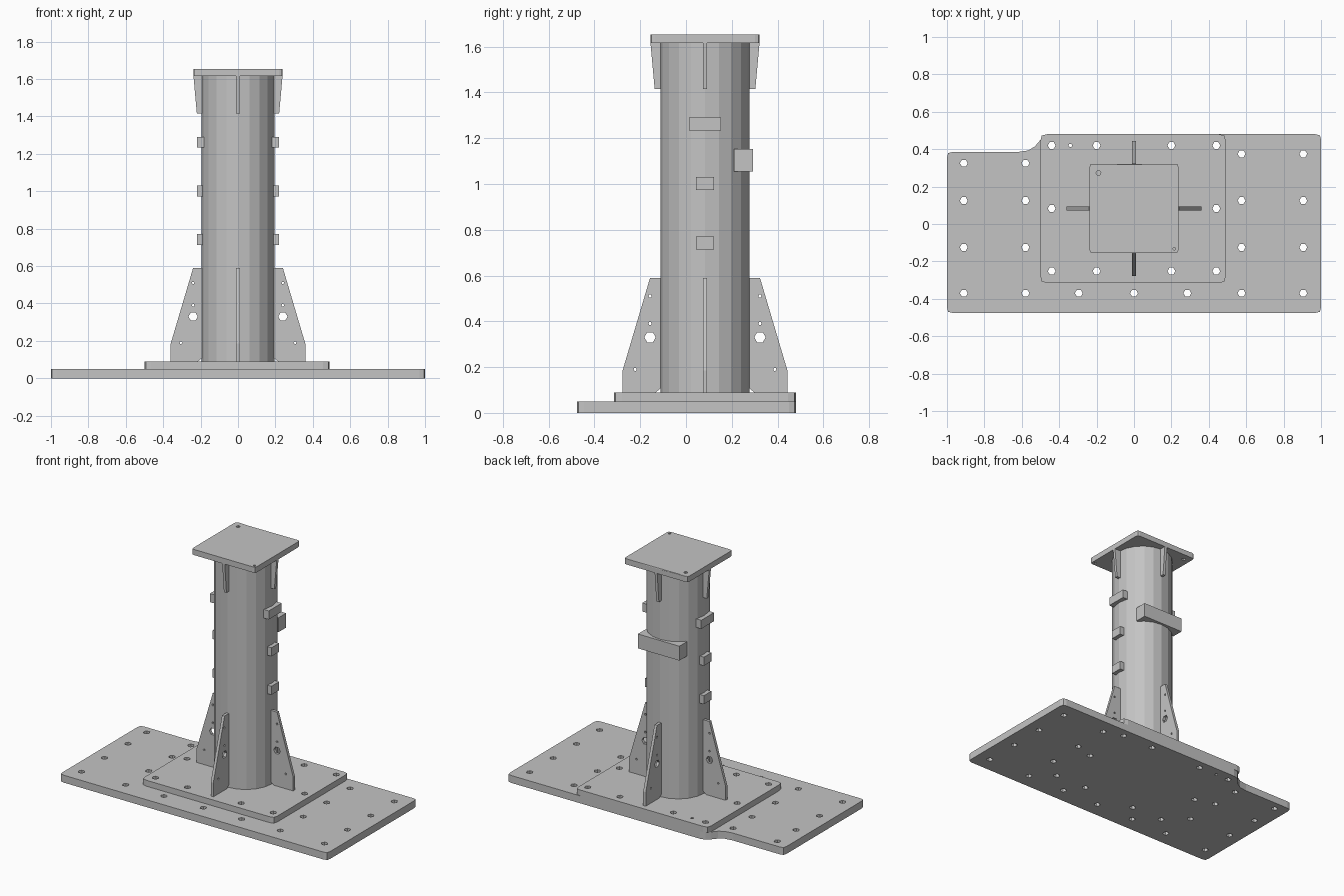
import bpy, bmesh, math
from mathutils import Matrix, Vector

cube = bpy.data.objects.get("Cube")
if cube:
    bpy.data.objects.remove(cube, do_unlink=True)

steel = bpy.data.materials.new("grey_steel")
steel.use_nodes = True
steel.diffuse_color = (0.55, 0.55, 0.55, 1)
steel.node_tree.nodes["Principled BSDF"].inputs["Base Color"].default_value = (0.55, 0.55, 0.55, 1)

CY = 0.083      # column centre in y
BASE, FOOT, TOP = 0.05, 0.09, 1.615


def finish(name, bm):
    mesh = bpy.data.meshes.new(name)
    bmesh.ops.remove_doubles(bm, verts=bm.verts, dist=1e-5)
    bmesh.ops.recalc_face_normals(bm, faces=bm.faces)
    for f in bm.faces:
        f.smooth = False
        f.material_index = 0
    bm.to_mesh(mesh)
    bm.free()
    mesh.materials.append(steel)
    ob = bpy.data.objects.new(name, mesh)
    bpy.context.collection.objects.link(ob)
    return ob


def ring(x, y, r, n=6):
    return [(x + r * math.cos(math.tau * i / n), y + r * math.sin(math.tau * i / n)) for i in range(n)]


def rounded(points, r):
    """Round every corner of a polygon with a three-point arc."""
    out = []
    for i, p in enumerate(points):
        p = Vector(p)
        a = p + (Vector(points[i - 1]) - p).normalized() * r
        b = p + (Vector(points[(i + 1) % len(points)]) - p).normalized() * r
        out += [a, (a + b) * 0.2 + p * 0.6, b]
    return out


def slab(name, loops, thickness, matrix, edit=None):
    """Flat plate: the first loop is the outline, the others are holes."""
    curve = bpy.data.curves.new(name, 'CURVE')
    curve.dimensions = '2D'
    curve.fill_mode = 'BOTH'
    curve.extrude = thickness / 2
    for loop in loops:
        s = curve.splines.new('POLY')
        s.points.add(len(loop) - 1)
        for point, p in zip(s.points, loop):
            point.co = (p[0], p[1], 0, 1)
        s.use_cyclic_u = True
    temp = bpy.data.objects.new(name + "_outline", curve)
    bpy.context.collection.objects.link(temp)
    bpy.context.view_layer.update()
    mesh = bpy.data.meshes.new_from_object(temp.evaluated_get(bpy.context.evaluated_depsgraph_get()))
    bm = bmesh.new()
    bm.from_mesh(mesh)
    bpy.data.objects.remove(temp, do_unlink=True)
    bpy.data.curves.remove(curve)
    bpy.data.meshes.remove(mesh)
    bm.transform(matrix)
    if edit:
        edit(bm)
    return finish(name, bm)


def box(name, lo, hi):
    bm = bmesh.new()
    bmesh.ops.create_cube(bm, size=1)
    lo, hi = Vector(lo), Vector(hi)
    for v in bm.verts:
        v.co = (lo + hi) / 2 + v.co * (hi - lo)
    return finish(name, bm)


# Bolt holes
foot_holes = [ring(x, y, 0.021) for y in (-0.252, 0.42) for x in (-0.44, -0.2, 0.2, 0.44)]
foot_holes += [ring(x, CY, 0.021) for x in (-0.44, 0.44)] + [ring(-0.34, 0.42, 0.01)]
base_holes = [ring(x, y, 0.021) for x in (-0.91, -0.58, 0.575, 0.905) for y in (-0.37, -0.125, 0.125)]
base_holes += [ring(x, -0.37, 0.021) for x in (-0.295, 0, 0.285)]
base_holes += [ring(x, 0.325, 0.021) for x in (-0.91, -0.58)]
base_holes += [ring(x, 0.375, 0.021) for x in (0.575, 0.905)]

# Base plate with one stepped back corner
outline = rounded([(-1, -0.475), (1, -0.475), (1, 0.48), (-0.46, 0.48), (-0.54, 0.385), (-1, 0.385)], 0.03)
outline[9:15] = [(-0.44, 0.48), (-0.475, 0.472), (-0.5, 0.45), (-0.53, 0.415), (-0.565, 0.393), (-0.62, 0.385)]
slab("base_plate", [outline] + base_holes + foot_holes, BASE, Matrix.Translation((0, 0, BASE / 2)))

# Foot plate
outline = rounded([(-0.5, -0.315), (0.49, -0.315), (0.49, 0.48), (-0.5, 0.48)], 0.035)
slab("foot_plate", [outline] + foot_holes, FOOT - BASE, Matrix.Translation((0, 0, (BASE + FOOT) / 2)))

# Column
bm = bmesh.new()
bmesh.ops.create_cone(bm, cap_ends=True, segments=20, radius1=0.195, radius2=0.195, depth=TOP - FOOT,
                      matrix=Matrix.Translation((0, CY, (TOP + FOOT) / 2)))
finish("column", bm)


# Top plate, sagging slightly at the middle of its front and back edges
def sag(bm):
    for v in bm.verts:
        if abs(v.co.x) < 0.01 and v.co.z > TOP + 0.02:
            v.co.z -= 0.018 if v.co.y < CY else 0.006


H = 0.238
outline = rounded([(-H, -H), (H, -H), (H, H), (-H, H)], 0.02)
outline.insert(3, (0, -H))
outline.insert(10, (0, H))
outline = [tuple(p) for p in outline]
cap_holes = [ring(-0.19, 0.19, 0.013), ring(0.215, -0.215, 0.008)]
slab("top_plate", [outline] + cap_holes, 0.038, Matrix.Translation((0, CY, TOP + 0.019)), sag)

# Gussets at the foot and head of the column, on four sides
lower = [(0.19, 0.11), (0.215, FOOT), (0.36, FOOT), (0.36, 0.185), (0.24, 0.59), (0.19, 0.59)]
lower_holes = [ring(0.24, 0.33, 0.025), ring(0.24, 0.51, 0.007), ring(0.24, 0.39, 0.007),
               ring(0.305, 0.19, 0.007)]
upper = [(0.19, 1.415), (0.22, 1.415), (0.238, TOP), (0.19, TOP)]
for i, side in enumerate(("left", "back", "right", "front")):
    place = (Matrix.Translation((0, CY, 0)) @ Matrix.Rotation(i * math.pi / 2, 4, 'Z')
             @ Matrix.Rotation(math.pi / 2, 4, 'X'))
    slab(side + "_lower_gusset", [lower] + lower_holes, 0.019, place)
    slab(side + "_upper_gusset", [upper], 0.019, place)

# Mounting pads on both sides
for side, s in (("left", 1), ("right", -1)):
    for label, half, z in (("low", 0.04, 0.742), ("middle", 0.04, 1.002), ("high", 0.069, 1.262)):
        box(f"{side}_{label}_pad", (min(s * 0.17, s * 0.22), CY - half, z - 0.029),
            (max(s * 0.17, s * 0.22), CY + half, z + 0.029))

# Block across the back
box("back_block", (-0.155, 0.21, 1.055), (0.155, 0.292, 1.152))
